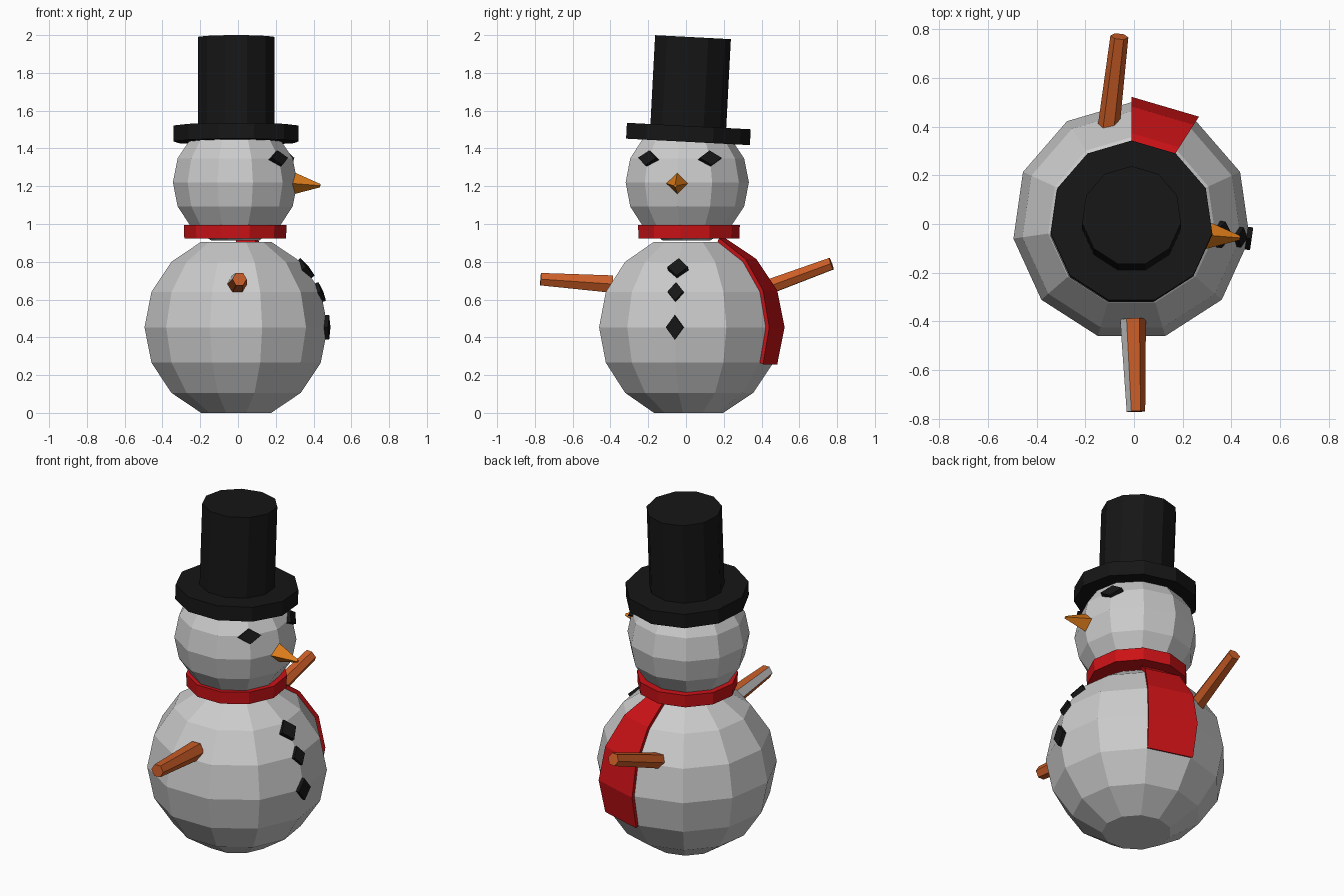
import bpy, bmesh
from math import sin, cos, pi, radians
from mathutils import Vector, Matrix

if "Cube" in bpy.data.objects:
    bpy.data.objects.remove(bpy.data.objects["Cube"])

SIDES = 11


def material(name, rgb):
    m = bpy.data.materials.new(name)
    m.diffuse_color = (*rgb, 1)
    m.use_nodes = True
    m.node_tree.nodes["Principled BSDF"].inputs["Base Color"].default_value = m.diffuse_color
    return m


BLACK = material("black", (0.008, 0.008, 0.008))
RED = material("red", (0.6, 0.006, 0.008))
WOOD = material("wood", (0.6, 0.11, 0.02))
ORANGE = material("orange", (0.72, 0.2, 0.01))
SNOW = material("snow_grey", (0.8, 0.8, 0.8))


def loft(name, rings, mat=None):
    """Skin equal-length closed rings of points and cap both ends."""
    bm = bmesh.new()
    vs = [[bm.verts.new(p) for p in ring] for ring in rings]
    n = len(vs[0])
    for a, b in zip(vs, vs[1:]):
        for i in range(n):
            j = (i + 1) % n
            bm.faces.new((a[i], a[j], b[j], b[i]))
    bm.faces.new(vs[0])
    bm.faces.new(vs[-1])
    bmesh.ops.recalc_face_normals(bm, faces=bm.faces)
    me = bpy.data.meshes.new(name)
    bm.to_mesh(me)
    bm.free()
    if mat:
        me.materials.append(mat)
    ob = bpy.data.objects.new(name, me)
    bpy.context.collection.objects.link(ob)
    return ob


def lathe(name, profile, centre, mat=None, tilt=0):
    """Revolve (radius, height) points with a corner towards +y."""
    rings = [[(r * cos(pi / 2 + 2 * pi * i / SIDES), r * sin(pi / 2 + 2 * pi * i / SIDES), z)
              for i in range(SIDES)] for r, z in profile]
    ob = loft(name, rings, mat)
    ob.location = centre
    ob.rotation_euler.x = radians(tilt)
    return ob


def on_sphere(centre, r, azim, elev):
    a, e = radians(azim), radians(elev)
    n = Vector((cos(e) * cos(a), cos(e) * sin(a), sin(e)))
    return Vector(centre) + n * r, n


def diamond(name, centre, r, azim, elev, w, h):
    """Raised four-cornered patch lying on a sphere."""
    p, n = on_sphere(centre, r, azim, elev)
    t = Vector((0, 0, 1)).cross(n).normalized()
    u = n.cross(t)
    rings = [[p + n * d + o for o in (t * w, u * h, -t * w, -u * h)] for d in (-0.04, 0.008)]
    loft(name, rings, BLACK)


def rod(name, a, b, ra, rb, mat, n=6):
    """Tapered rod between two points."""
    a, b = Vector(a), Vector(b)
    q = (b - a).to_track_quat('Z', 'Y')
    rings = [[p + q @ Vector((r * cos(2 * pi * i / n), r * sin(2 * pi * i / n), 0)) for i in range(n)]
             for p, r in ((a, ra), (b, rb))]
    return loft(name, rings, mat)


# Snow balls: faceted spheres with flat ends
BODY, BODY_R = (-0.01, 0.01, 0.453), 0.49
HEAD, HEAD_R = (-0.015, 0.0, 1.22), 0.333
STEPS = [radians(22.5 * k) for k in range(-3, 4)]
for name, c, r in (("body", BODY, BODY_R), ("head", HEAD, HEAD_R)):
    lathe(name, [(r * cos(e), r * sin(e)) for e in STEPS], c)

# Hat: one stepped profile, leaning slightly back
lathe("hat", [(0.335, -0.042), (0.335, 0.042), (0.205, 0.042), (0.205, 0.513)],
      (-0.01, 0.006, 1.477), BLACK, -3)

# Scarf band and hanging tail
lathe("scarf_band", [(0.272, -0.036), (0.275, 0.036)], (-0.015, 0.01, 0.96), RED)
az0, az1 = 90, 90 - 360 / SIDES
tail = []
for elev in (67.5, 45, 22.5, 0, -22.5):
    tail.append([on_sphere(BODY, r, a, elev)[0] for r, a in
                 ((BODY_R - 0.02, az0), (BODY_R + 0.022, az0),
                  (BODY_R + 0.022, az1), (BODY_R - 0.02, az1))])
loft("scarf_tail", tail, RED)

# Eyes and buttons sit on sphere corners
step = 360 / SIDES
front = 90 - 3 * step
diamond("eye_a", HEAD, HEAD_R, front - step, 22.5, 0.064, 0.042)
diamond("eye_b", HEAD, HEAD_R, front + step, 22.5, 0.064, 0.042)
for i, (elev, w, h) in enumerate(((40, 0.055, 0.06), (22.5, 0.042, 0.053), (0, 0.047, 0.064))):
    diamond(f"button_{i + 1}", BODY, BODY_R, front, elev, w, h)

# Nose: blunt four-sided spike
rod("nose", (0.29, -0.045, 1.215), (0.435, -0.057, 1.203), 0.06, 0.009, ORANGE, 4)

# Arms; one side of the front arm is left uncoloured
arm = rod("front_arm", (-0.004, -0.39, 0.682), (0.008, -0.77, 0.708), 0.053, 0.038, WOOD)
rod("back_arm", (-0.105, 0.39, 0.65), (-0.06, 0.77, 0.79), 0.045, 0.037, WOOD)
arm.data.materials.append(SNOW)
side = max(arm.data.polygons, key=lambda f: f.normal.dot(Vector((-0.85, 0, 0.5))))
side.material_index = 1
